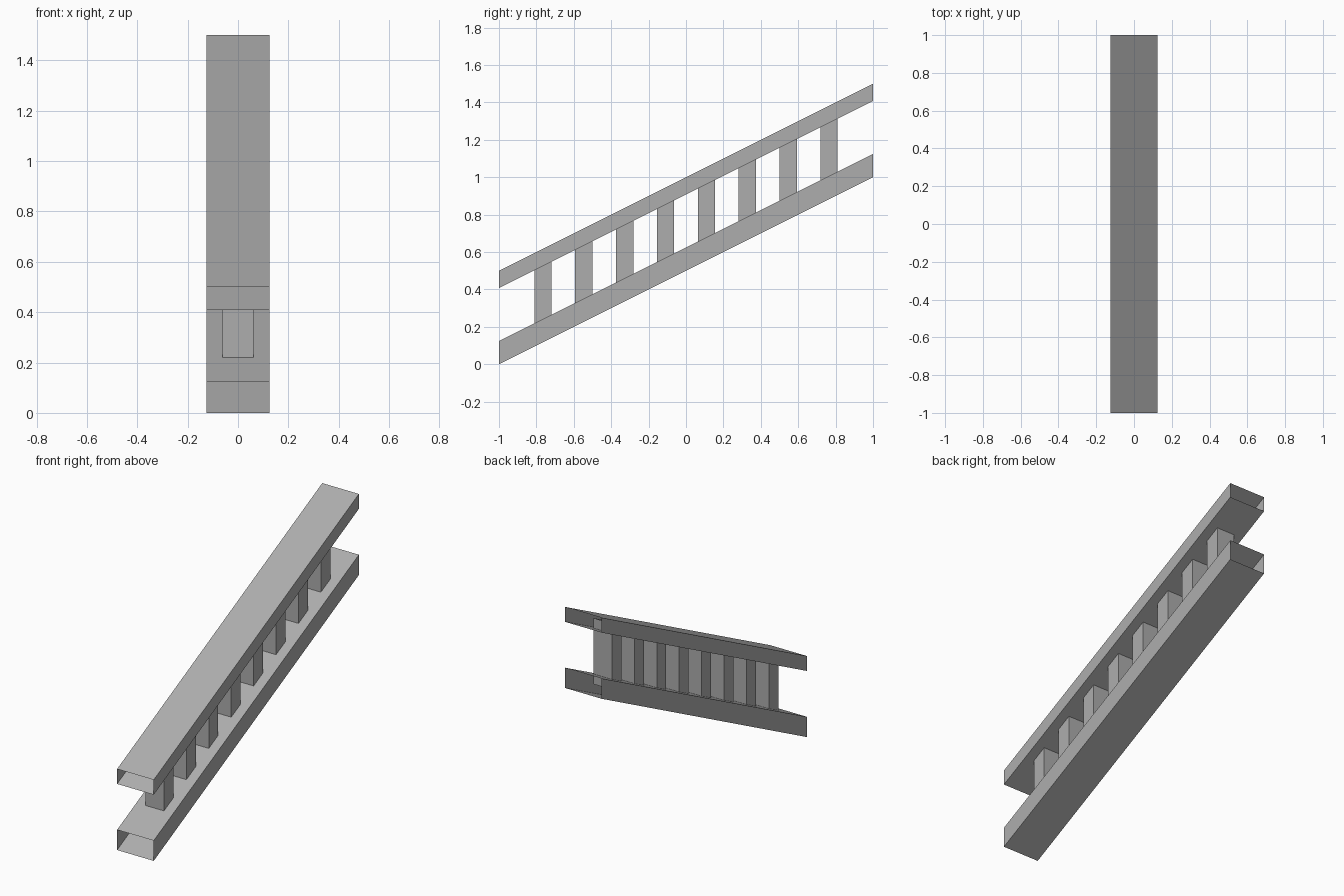
import bpy

if "Cube" in bpy.data.objects:
    bpy.data.objects.remove(bpy.data.objects["Cube"])

SLOPE = 0.5

# Mid-grey finish
grey = bpy.data.materials.new("mid_grey")
grey.diffuse_color = (0.42, 0.42, 0.42, 1)
grey.use_nodes = True
grey.node_tree.nodes["Principled BSDF"].inputs["Base Color"].default_value = grey.diffuse_color


def sheared_tube(name, half_x, y0, y1, low, high, along_y):
    """Four-sided open tube following the slope; low/high are heights at y = 0."""
    verts = [(x, y, h + SLOPE * y)
             for y in (y0, y1) for h in (low, high) for x in (-half_x, half_x)]
    ends = [(0, 1, 3, 2), (4, 6, 7, 5)]       # front and back
    decks = [(0, 4, 5, 1), (2, 3, 7, 6)]      # bottom and top
    flanks = [(0, 2, 6, 4), (1, 5, 7, 3)]     # left and right
    mesh = bpy.data.meshes.new(name)
    mesh.from_pydata(verts, [], flanks + (decks if along_y else ends))
    mesh.materials.append(grey)
    obj = bpy.data.objects.new(name, mesh)
    bpy.context.collection.objects.link(obj)
    return obj


# Sloping rails, hollow with open ends
sheared_tube("bottom_rail", 0.125, -1, 1, 0.5, 0.625, True)
sheared_tube("hand_rail", 0.125, -1, 1, 0.908, 1.0, True)

# Eight upright balusters, let into both rails
COUNT, REACH, HALF = 8, 0.765, 0.046
for i in range(COUNT):
    y = -REACH + 2 * REACH * i / (COUNT - 1)
    sheared_tube(f"baluster_{i + 1}", 0.0625, y - HALF, y + HALF, 0.5625, 0.97, False)
